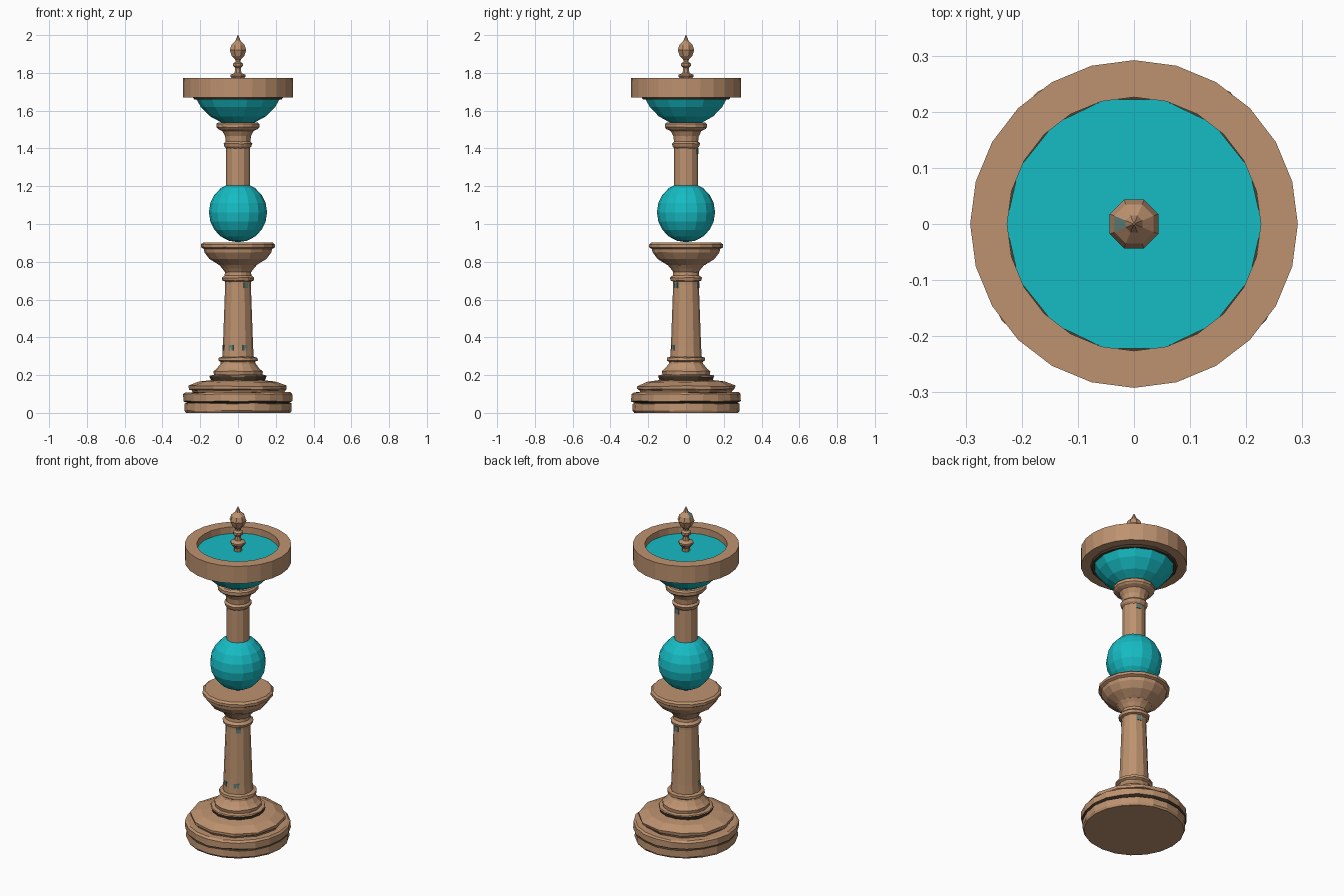
import bpy, bmesh, math, random
from mathutils import Matrix, Vector

random.seed(4)
cube = bpy.data.objects.get("Cube")
if cube:
    bpy.data.objects.remove(cube, do_unlink=True)


def make_material(name, colour):
    m = bpy.data.materials.new(name)
    m.use_nodes = True
    m.diffuse_color = colour
    m.node_tree.nodes["Principled BSDF"].inputs["Base Color"].default_value = colour
    return m


stone = make_material("warm brown stone", (0.51, 0.288, 0.16, 1))
teal = make_material("teal water", (0.008, 0.5, 0.55, 1))
patina = make_material("grey green patina", (0.12, 0.22, 0.2, 1))
grime = make_material("dark olive grime", (0.07, 0.05, 0.028, 1))


def finish(name, bm, material):
    bmesh.ops.recalc_face_normals(bm, faces=bm.faces)
    mesh = bpy.data.meshes.new(name)
    bm.to_mesh(mesh)
    bm.free()
    mesh.materials.append(material)
    obj = bpy.data.objects.new(name, mesh)
    bpy.context.collection.objects.link(obj)
    return obj


def lathe(name, profile, sides, material, closed=False, wear=0.0, turn=0.0):
    """Spin (radius, height) points about z; wear chips the edges slightly."""
    bm = bmesh.new()
    rings = []
    for r, z in profile:
        ring = []
        for i in range(sides):
            a = math.tau * (i + turn) / sides
            rr = r - random.uniform(0, wear)
            dz = random.uniform(-wear, wear) * 0.5 if z > 0.01 else 0
            ring.append(bm.verts.new((rr * math.cos(a), rr * math.sin(a), z + dz)))
        rings.append(ring)
    pairs = list(zip(rings, rings[1:]))
    if closed:
        pairs.append((rings[-1], rings[0]))
    else:
        bm.faces.new(rings[0])
        bm.faces.new(rings[-1])
    for low, high in pairs:
        for i in range(sides):
            j = (i + 1) % sides
            bm.faces.new((low[i], low[j], high[j], high[i]))
    return finish(name, bm, material)


def paint(obj, material, rule):
    """Give a second colour to the faces whose centre meets the rule."""
    obj.data.materials.append(material)
    for face in obj.data.polygons:
        if rule(face.center):
            face.material_index = 1


def patch(name, degrees, radius, z):
    """Small thin plate on a column, turned clockwise from the front."""
    bm = bmesh.new()
    bmesh.ops.create_cube(bm, size=1)
    bmesh.ops.scale(bm, verts=bm.verts, vec=Vector((.028, .008, .028)))
    bmesh.ops.translate(bm, verts=bm.verts, vec=Vector((0, -radius, z)))
    bmesh.ops.rotate(bm, verts=bm.verts, cent=(0, 0, 0),
                     matrix=Matrix.Rotation(-math.radians(degrees), 3, 'Z'))
    finish(name, bm, patina)


# Stepped, worn base with a grimy groove
drum = lathe("base_drum", [(.278, 0), (.286, .012), (.284, .05), (.272, .054), (.292, .062),
                           (.292, .1), (.28, .108)], 20, stone, wear=.005)
paint(drum, grime, lambda c: .049 < c.z < .061)
lathe("base_step", [(.24, .1), (.25, .118), (.262, .125), (.264, .142),
                    (.21, .165), (.14, .172)], 12, stone, wear=.006)

# Lower column with mouldings and dish
foot = lathe("lower_column_foot", [(.144, .165), (.146, .174), (.153, .192), (.15, .198),
                                   (.13, .202), (.132, .22), (.115, .235), (.095, .26),
                                   (.092, .27), (.106, .278), (.104, .292),
                                   (.082, .297)], 14, stone, wear=.003)
paint(foot, grime, lambda c: c.z < .189)
lathe("lower_shaft", [(.084, .29), (.08, .35), (.068, .68), (.07, .72)], 12, stone)
lathe("lower_collar", [(.068, .695), (.083, .7), (.087, .715), (.072, .728), (.07, .745),
                       (.084, .765), (.104, .787)], 14, stone, wear=.002)
lathe("dish", [(.1, .782), (.112, .79), (.152, .815), (.178, .85), (.182, .868), (.197, .876),
               (.197, .892), (.185, .902)], 16, stone, wear=.002)

# Globe between the columns
bm = bmesh.new()
bmesh.ops.create_uvsphere(bm, u_segments=16, v_segments=10, radius=.154)
bmesh.ops.scale(bm, verts=bm.verts, vec=Vector((1, 1, 1.03)))
bmesh.ops.translate(bm, verts=bm.verts, vec=Vector((0, 0, 1.062)))
finish("globe", bm, teal)

# Upper column
lathe("upper_shaft", [(.064, 1.16), (.063, 1.42)], 12, stone)
lathe("upper_capital", [(.063, 1.4), (.072, 1.41), (.077, 1.425), (.066, 1.436), (.07, 1.465),
                        (.084, 1.492), (.106, 1.502), (.115, 1.512), (.115, 1.53),
                        (.105, 1.537)], 14, stone, wear=.002)

# Basin: water body, rim ring and shadowy inner lip
lathe("basin_bowl", [(.078, 1.532), (.148, 1.57), (.197, 1.62), (.222, 1.664),
                     (.228, 1.69), (.228, 1.735)], 14, teal)
lathe("basin_lip", [(.2, 1.66), (.232, 1.66), (.24, 1.672), (.2, 1.674)], 18, grime,
      closed=True)
lathe("basin_rim", [(.226, 1.67), (.291, 1.67), (.292, 1.774), (.226, 1.774)], 24, stone,
      closed=True)

# Finial rising from the water, with one stained facet on its bulb
finial = lathe("finial", [(.022, 1.73), (.022, 1.755), (.042, 1.78), (.042, 1.79), (.02, 1.8),
                          (.016, 1.825), (.028, 1.836), (.028, 1.85), (.015, 1.858),
                          (.016, 1.87), (.036, 1.89), (.047, 1.92), (.038, 1.948),
                          (.016, 1.968), (.002, 2.0)], 8, stone, turn=.5)
paint(finial, patina, lambda c: 1.95 < c.z < 1.965 and c.x < -.02 and abs(c.y) < .005)

# Stained patches on the columns
for side, degrees in (("right", 28), ("left", -28), ("outer", 80)):
    patch("lower_patch_" + side, degrees, .076, .345)
for side, degrees in (("left", -38), ("back", 195)):
    patch("neck_patch_" + side, degrees, .066, .675)
patch("upper_patch", 195, .061, 1.385)
